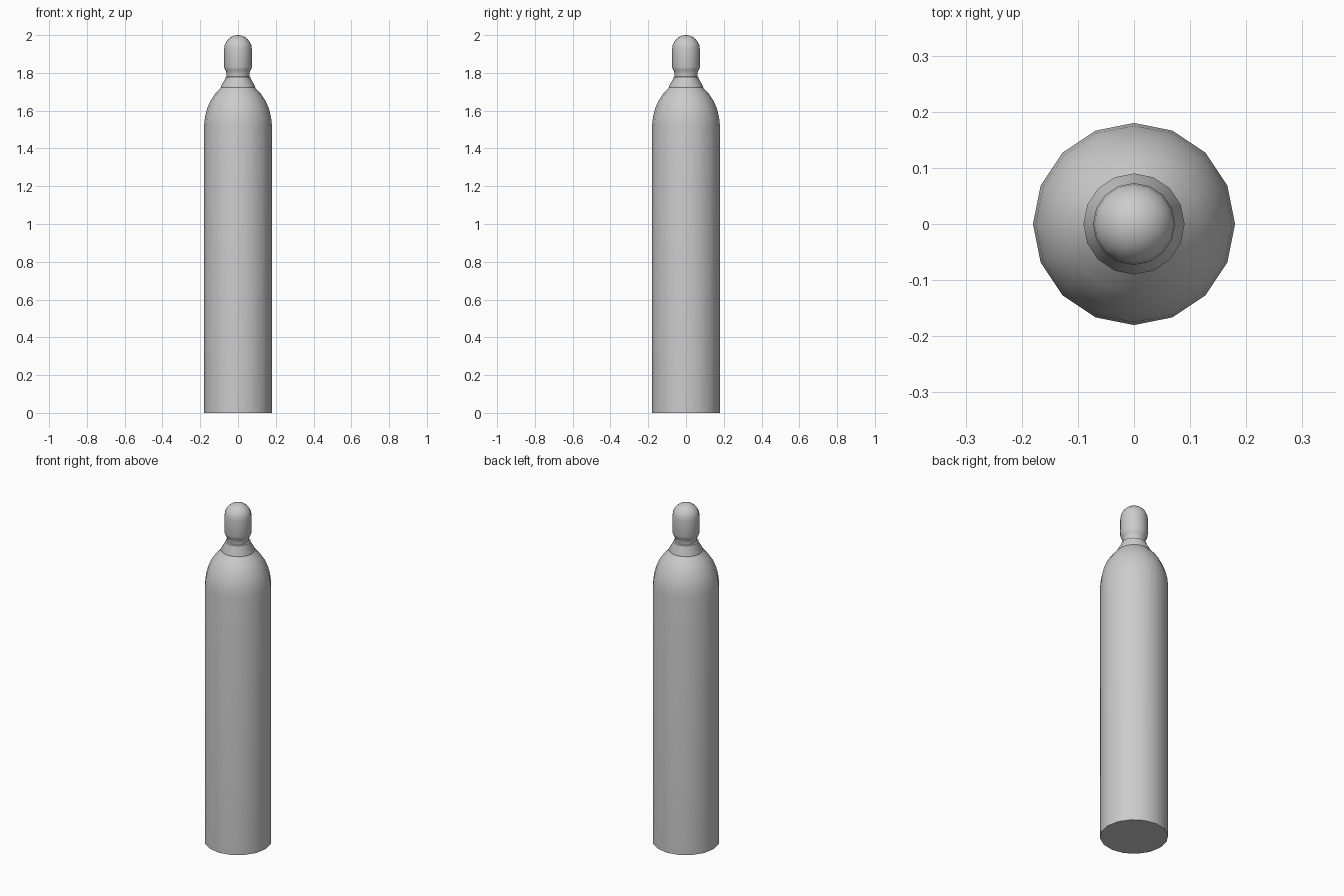
import bpy, bmesh
from math import sin, cos, pi, radians

if "Cube" in bpy.data.objects:
    bpy.data.objects.remove(bpy.data.objects["Cube"])

SIDES = 16


def lathe(name, profile, angle=35):
    """Revolve (radius, z) points about z; radius 0 closes to a pole."""
    bm = bmesh.new()
    rings = []
    for r, z in profile:
        if r == 0:
            rings.append([bm.verts.new((0, 0, z))] * SIDES)
        else:
            rings.append([bm.verts.new((r * cos(2 * pi * i / SIDES),
                                        r * sin(2 * pi * i / SIDES), z))
                          for i in range(SIDES)])
    for a, b in zip(rings, rings[1:]):
        for i in range(SIDES):
            j = (i + 1) % SIDES
            bm.faces.new(list(dict.fromkeys((a[i], a[j], b[j], b[i]))))
    # cap open ends
    for ring, flip in ((rings[0], True), (rings[-1], False)):
        if ring[0] is not ring[1]:
            bm.faces.new(ring[::-1] if flip else ring)
    bmesh.ops.recalc_face_normals(bm, faces=bm.faces)
    mesh = bpy.data.meshes.new(name)
    bm.to_mesh(mesh)
    bm.free()
    ob = bpy.data.objects.new(name, mesh)
    bpy.context.collection.objects.link(ob)
    bpy.ops.object.select_all(action='DESELECT')
    ob.select_set(True)
    bpy.context.view_layer.objects.active = ob
    bpy.ops.object.shade_smooth_by_angle(angle=radians(angle))
    return ob


# Tank body: straight wall and rounded shoulder
lathe("tank_body", [(0.18, 0), (0.18, 1.52), (0.175, 1.566), (0.164, 1.61),
                    (0.146, 1.652), (0.121, 1.69), (0.088, 1.725)])

# Neck collar: lip, cone and narrow neck, running up into the valve cap
neck = [(0.09, 1.722), (0.09, 1.73), (0.067, 1.77), (0.067, 1.777),
        (0.06, 1.78), (0.06, 1.797), (0.066, 1.812)]

# Valve cap: flared skirt, straight wall and hemispherical top
R, ZC = 0.073, 1.927
dome = [(R * cos(t * pi / 12), ZC + R * sin(t * pi / 12)) for t in range(6)]
lathe("neck_and_valve_cap", neck + [(0.07, 1.82), (R, 1.83)] + dome + [(0, 2.0)])
